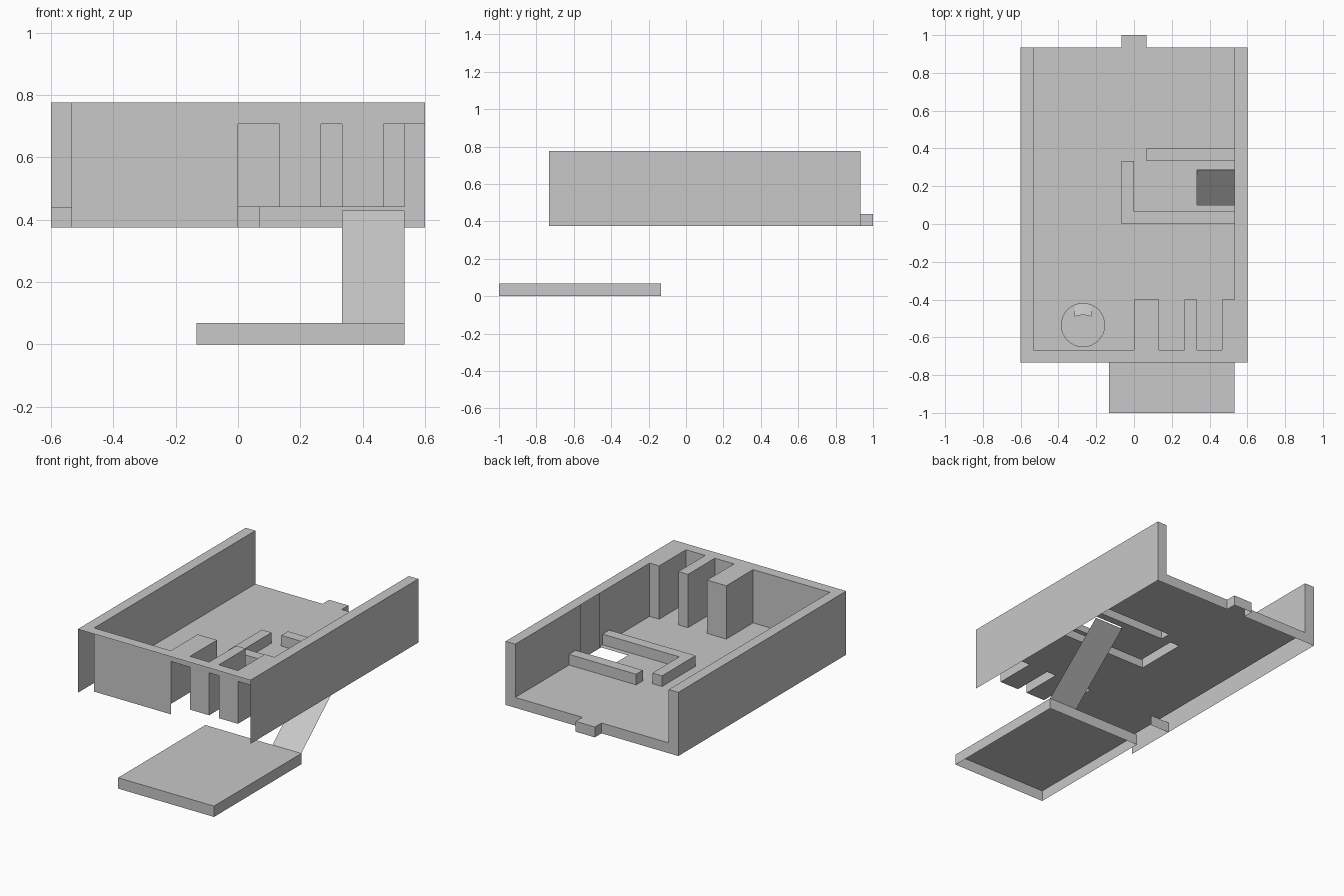
import bpy, bmesh, math

if "Cube" in bpy.data.objects:
    bpy.data.objects.remove(bpy.data.objects["Cube"])

U = 1 / 15                       # design module
BASE, FLOOR, RIB, LINTEL, TOP = 0.375, 0.44, 0.507, 0.707, 0.775

grey = bpy.data.materials.new("light_grey")
grey.diffuse_color = (0.58, 0.58, 0.58, 1)
grey.use_nodes = True
grey.node_tree.nodes["Principled BSDF"].inputs["Base Color"].default_value = grey.diffuse_color


def finish(name, bm, normals=False):
    bmesh.ops.remove_doubles(bm, verts=bm.verts, dist=1e-5)
    if normals:
        bmesh.ops.recalc_face_normals(bm, faces=bm.faces)
    me = bpy.data.meshes.new(name)
    bm.to_mesh(me)
    bm.free()
    me.materials.append(grey)
    ob = bpy.data.objects.new(name, me)
    bpy.context.collection.objects.link(ob)
    return ob


def quad(bm, *pts):
    bm.faces.new([bm.verts.new(p) for p in pts])


def panel_y(bm, x0, x1, y, z0, z1):
    # upright sheet whose front faces -y
    quad(bm, (x0, y, z0), (x1, y, z0), (x1, y, z1), (x0, y, z1))


# Raised areas of the tray in modules: x0, x1, y0, y1, height
raised = [
    (-9, -8, -11, 14, TOP), (8, 9, -11, 14, TOP),      # side walls
    (-9, 9, -11, -10, TOP),                            # front wall
    (0, 2, -10, -6, TOP), (4, 5, -10, -6, TOP), (7, 8, -10, -6, TOP),  # pillars
    (-1, 0, 0, 5, RIB), (0, 8, 0, 1, RIB), (1, 8, 5, 6, RIB),          # ribs
]
HOLE = -1


def height(x, y):
    for x0, x1, y0, y1, z in raised:
        if x0 < x < x1 and y0 < y < y1:
            return z
    if 5 < x < 8 and 1.5 < y < 4.3:
        return HOLE                                    # arm opening
    if abs(x) < 9 and -11 < y < 14 or abs(x) < 1 and 14 < y < 15:
        return FLOOR                                   # floor and back tab
    return None


# Tray: thin stepped shell, open underneath and at the front
bm = bmesh.new()
xs = [-10, -9, -8, -1, 0, 1, 2, 4, 5, 7, 8, 9, 10]
ys = [-12, -11, -10, -6, 0, 1, 1.5, 4.3, 5, 6, 14, 15, 16]
H = [[height((a + b) / 2, (c + d) / 2) for c, d in zip(ys, ys[1:])]
     for a, b in zip(xs, xs[1:])]


def step(bm, h0, h1, p, q):
    # sheet joining two neighbouring levels over the edge p-q
    if h0 == h1 or HOLE in (h0, h1):
        return
    a, b = (BASE if h is None else h for h in (h0, h1))
    quad(bm, (*p, a), (*q, a), (*q, b), (*p, b))


for i in range(len(xs) - 1):
    for j in range(len(ys) - 1):
        x0, x1, y0, y1 = (v * U for v in (xs[i], xs[i + 1], ys[j], ys[j + 1]))
        h = H[i][j]
        if h not in (None, HOLE):
            quad(bm, (x0, y0, h), (x1, y0, h), (x1, y1, h), (x0, y1, h))
        if i:
            step(bm, H[i - 1][j], h, (x0, y1), (x0, y0))
        if j and ys[j] != -11:                         # front stays open
            step(bm, H[i][j - 1], h, (x0, y0), (x1, y0))
finish("tray", bm)

# Lintels over the hollow pillars, lower front panel and small stop underneath
bm = bmesh.new()
for x0, x1 in ((0, 2), (4, 5), (7, 9)):
    panel_y(bm, x0 * U, x1 * U, -10 * U, LINTEL, TOP)
panel_y(bm, -8 * U, 0, -10 * U, BASE, FLOOR)
panel_y(bm, -9 * U, -7 * U, -6 * U, BASE, FLOOR)
finish("front_panels", bm)

# Foot plate: shallow lid, open underneath
bm = bmesh.new()
bmesh.ops.create_cube(bm, size=1)
for v in bm.verts:
    v.co = (-2 * U if v.co.x < 0 else 8 * U,
            -1 if v.co.y < 0 else -2 * U,
            0 if v.co.z < 0 else 0.068)
bm.normal_update()
bmesh.ops.delete(bm, geom=[f for f in bm.faces if f.normal.z < -0.5],
                 context='FACES_ONLY')
finish("foot_plate", bm)

# Sloping arm: single sheet from the foot plate up to the opening
bm = bmesh.new()
quad(bm, (5 * U, -2 * U, 0.068), (8 * U, -2 * U, 0.068),
     (8 * U, 0.287, 0.43), (5 * U, 0.287, 0.43))
finish("arm", bm)

# Low round button with a small sloping pointer
bm = bmesh.new()
bmesh.ops.create_cone(bm, cap_ends=True, segments=32, radius1=0.117,
                      radius2=0.117, depth=0.025)
button = finish("button", bm, True)
button.location = (-0.27, -0.535, FLOOR + 0.0125)

bm = bmesh.new()
z0, z1 = FLOOR + 0.026, FLOOR + 0.04
for s in (-1, 1):
    pts = [(0, -0.48, z1), (s * 0.045, -0.49, z1), (s * 0.045, -0.43, z0), (0, -0.42, z0)]
    quad(bm, *[(x - 0.27, y, z) for x, y, z in (pts if s > 0 else pts[::-1])])
finish("button_pointer", bm)
